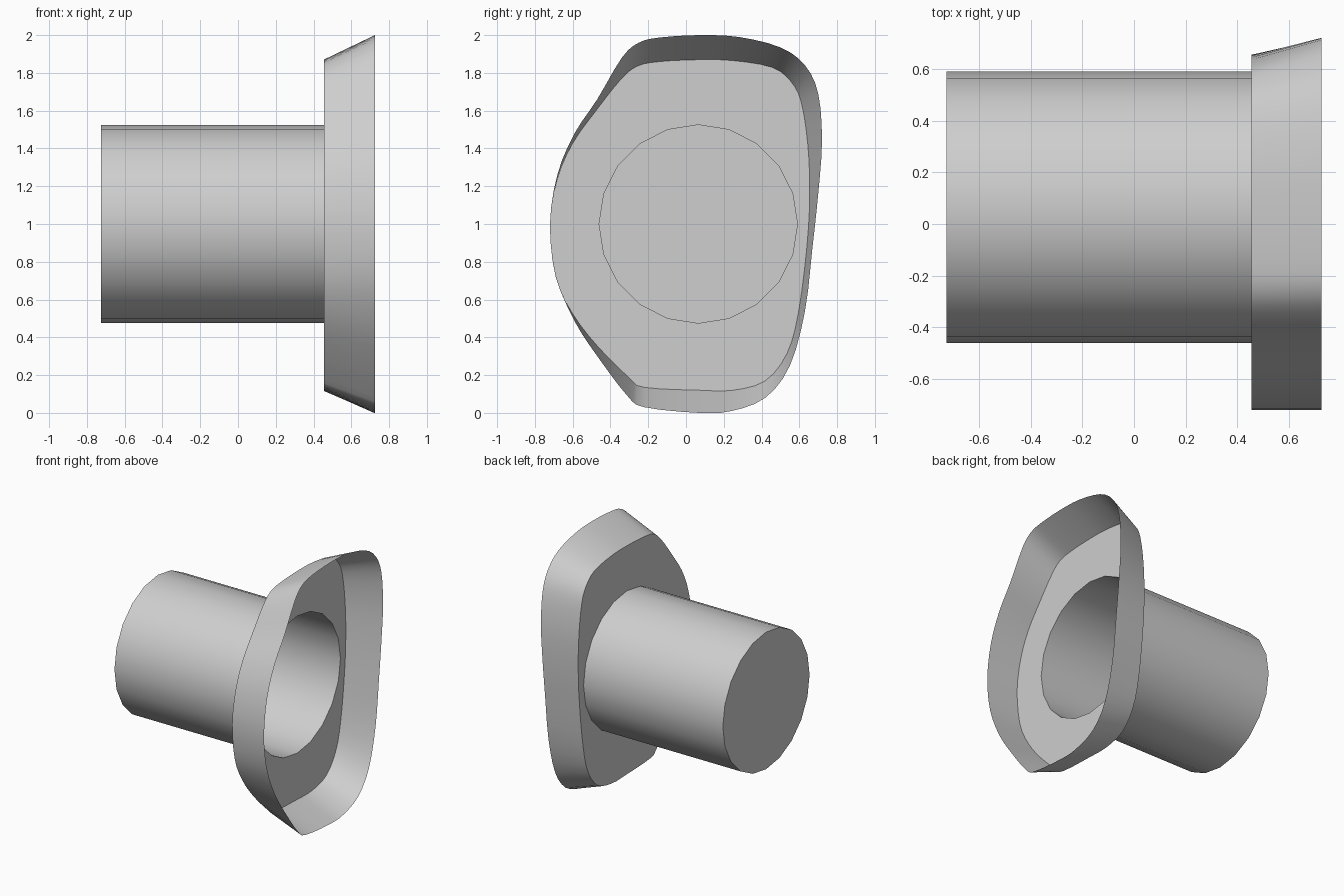
import bpy, bmesh
from math import cos, sin, tau, radians
from mathutils import Vector

cube = bpy.data.objects.get("Cube")
if cube:
    bpy.data.objects.remove(cube, do_unlink=True)

grey = bpy.data.materials.new("plain grey")
grey.use_nodes = True
colour = (0.62, 0.62, 0.62, 1)
grey.diffuse_color = colour
grey.node_tree.nodes["Principled BSDF"].inputs["Base Color"].default_value = colour

BACK, PLATE, FRONT = -0.725, 0.455, 0.725
CENTRE, RADIUS, SIDES = (0.065, 1.0), 0.525, 20

# Rim outline control points: outer y, outer z, inner y, inner z
OUTLINE = [
    (.07, 0, .07, .12), (.24, .01, .25, .12), (.42, .08, .42, .17),
    (.55, .25, .535, .315), (.63, .54, .595, .53), (.67, .88, .64, .88),
    (.7, 1.16, .655, 1.16), (.72, 1.44, .645, 1.42), (.7, 1.69, .61, 1.645),
    (.63, 1.84, .555, 1.755), (.5, 1.935, .455, 1.83), (.28, 1.99, .25, 1.865),
    (.07, 2, .07, 1.87), (-.14, 1.987, -.14, 1.86), (-.25, 1.96, -.26, 1.835),
    (-.34, 1.88, -.35, 1.76), (-.47, 1.66, -.48, 1.595), (-.59, 1.48, -.6, 1.427),
    (-.68, 1.265, -.68, 1.24), (-.72, 1, -.72, 1), (-.69, .73, -.69, .72),
    (-.59, .485, -.6, .525), (-.455, .28, -.47, .355), (-.31, .09, -.3, .185),
    (-.22, .03, -.22, .135),
]


def smooth_loop(points, steps=3):
    """Closed Catmull-Rom curve through the control points."""
    pts = [Vector(p) for p in points]
    count = len(pts)
    result = []
    for i in range(count):
        a, b, c, d = (pts[(i + k) % count] for k in (-1, 0, 1, 2))
        for s in range(steps):
            t = s / steps
            result.append(b + (c - a) * (t / 2)
                          + (a * 2 - b * 5 + c * 4 - d) * (t * t / 2)
                          + (b * 3 - a - c * 3 + d) * (t ** 3 / 2))
    return result


def add_ring(bm, x, points):
    return [bm.verts.new((x, y, z)) for y, z in points]


def add_wall(bm, first, second):
    count = len(first)
    for i in range(count):
        j = (i + 1) % count
        bm.faces.new((first[i], first[j], second[j], second[i]))


def ring_edges(bm, ring):
    return [bm.edges.new((v, ring[i - 1])) for i, v in enumerate(ring)]


def finish(name, bm):
    mesh = bpy.data.meshes.new(name)
    bm.to_mesh(mesh)
    bm.free()
    mesh.materials.append(grey)
    obj = bpy.data.objects.new(name, mesh)
    bpy.context.collection.objects.link(obj)
    bpy.ops.object.select_all(action="DESELECT")
    obj.select_set(True)
    bpy.context.view_layer.objects.active = obj
    bpy.ops.object.shade_smooth_by_angle(angle=radians(30))
    return obj


outer = smooth_loop([p[:2] for p in OUTLINE])
inner = smooth_loop([p[2:] for p in OUTLINE])
circle = [(CENTRE[0] + RADIUS * cos(tau * i / SIDES),
           CENTRE[1] + RADIUS * sin(tau * i / SIDES)) for i in range(SIDES)]

# Flared open rim
bm = bmesh.new()
add_wall(bm, add_ring(bm, PLATE, inner), add_ring(bm, FRONT, outer))
finish("flared_rim", bm)

# Flat plate with a round hole
bm = bmesh.new()
edges = ring_edges(bm, add_ring(bm, PLATE, inner))
edges += ring_edges(bm, add_ring(bm, PLATE, circle))
bmesh.ops.triangle_fill(bm, edges=edges, use_beauty=True, normal=(1, 0, 0))
finish("flange_plate", bm)

# Hollow tube, closed at its far end
bm = bmesh.new()
end = add_ring(bm, BACK, circle)
add_wall(bm, end, add_ring(bm, PLATE, circle))
bm.faces.new(list(reversed(end)))
finish("closed_tube", bm)
